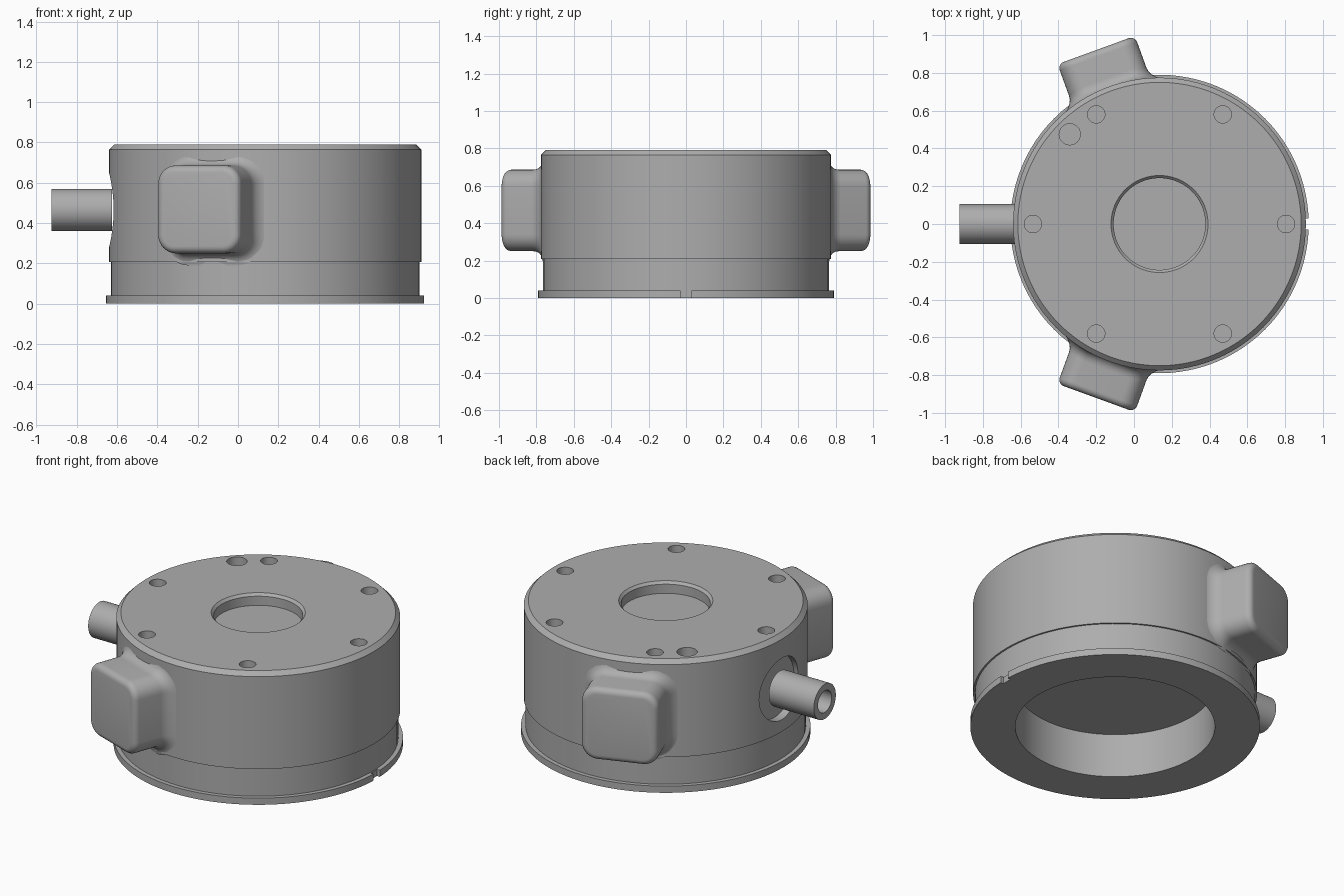
import bpy, bmesh
from math import sin, cos, pi, radians, sqrt
from mathutils import Matrix, Vector

if "Cube" in bpy.data.objects:
    bpy.data.objects.remove(bpy.data.objects["Cube"])

CX = 0.135          # axis of the round housing
R = 0.775           # housing radius
MID = 0.465         # height of cable and side bosses

grey = bpy.data.materials.new("satin grey")
grey.use_nodes = True
colour = (0.42, 0.42, 0.42, 1)
grey.diffuse_color = colour
grey.node_tree.nodes["Principled BSDF"].inputs["Base Color"].default_value = colour


def finish(bm, name):
    bmesh.ops.recalc_face_normals(bm, faces=bm.faces)
    mesh = bpy.data.meshes.new(name)
    bm.to_mesh(mesh)
    bm.free()
    mesh.materials.append(grey)
    ob = bpy.data.objects.new(name, mesh)
    bpy.context.collection.objects.link(ob)
    return ob


def smooth(ob, angle=25):
    bpy.ops.object.select_all(action='DESELECT')
    ob.select_set(True)
    bpy.context.view_layer.objects.active = ob
    bpy.ops.object.shade_smooth_by_angle(angle=radians(angle))


def lathe(name, profile, matrix, steps=96, closed=False):
    """Spin (radius, height) points about the local z axis."""
    bm = bmesh.new()
    verts = [bm.verts.new((r, 0, z)) for r, z in profile]
    edges = [bm.edges.new(p) for p in zip(verts, verts[1:])]
    if closed:
        edges.append(bm.edges.new((verts[-1], verts[0])))
    bmesh.ops.spin(bm, geom=verts + edges, cent=(0, 0, 0), axis=(0, 0, 1),
                   angle=2 * pi, steps=steps, use_duplicate=False)
    bmesh.ops.remove_doubles(bm, verts=bm.verts, dist=1e-5)
    bm.transform(matrix)
    return finish(bm, name)


def cut(ob, cutter):
    mod = ob.modifiers.new("cut", 'BOOLEAN')
    mod.operation = 'DIFFERENCE'
    mod.solver = 'EXACT'
    mod.object = cutter
    bpy.context.view_layer.objects.active = ob
    bpy.ops.object.modifier_apply(modifier=mod.name)
    bpy.data.objects.remove(cutter)


def drill(ob, radius, depth, matrix, steps=32):
    cut(ob, lathe("drill", [(0, -depth), (radius, -depth), (radius, 0.1), (0, 0.1)],
                  matrix, steps))


# Housing: bottom bore, flange, step, chamfered lid and shallow centre recess
axis = Matrix.Translation((CX, 0, 0))
housing = lathe("housing", [
    (0, 0.265), (0.545, 0.265), (0.545, 0), (0.79, 0), (0.79, 0.04), (0.765, 0.04),
    (0.765, 0.208), (R, 0.208), (R, 0.765), (R - 0.025, 0.79),
    (0.257, 0.79), (0.243, 0.775), (0.243, 0.72), (0, 0.72)], axis)

# Ring of screw holes and one larger locating hole
for i in range(6):
    a = i * pi / 3
    drill(housing, 0.046, 0.1, Matrix.Translation((CX + 0.67 * cos(a), 0.67 * sin(a), 0.79)))
drill(housing, 0.056, 0.1, Matrix.Translation((-0.34, 0.475, 0.79)))

# Cable socket on the right side
toward_right = Matrix.Rotation(-pi / 2, 4, 'Y')
drill(housing, 0.185, 0.05, Matrix.Translation((-0.64, 0, MID)) @ toward_right, 48)

# Small index notch in the flange
bm = bmesh.new()
bmesh.ops.create_cube(bm, size=1, matrix=Matrix.Translation((CX + 0.795, 0, 0.02))
                      @ Matrix.Diagonal((0.05, 0.06, 0.1, 1)))
cut(housing, finish(bm, "notch"))
smooth(housing)

# Hollow cable stub
cable = lathe("cable_stub", [(0.065, -0.3), (0.105, -0.3), (0.105, 0), (0.065, 0)],
              Matrix.Translation((-0.925, 0, MID)) @ toward_right, 48, closed=True)
smooth(cable)


def rounded_square(half, corner, n=8):
    pts = []
    for k, (sx, sy) in enumerate([(1, 1), (-1, 1), (-1, -1), (1, -1)]):
        for j in range(n + 1):
            a = (k + j / n) * pi / 2
            pts.append((sx * (half - corner) + corner * cos(a),
                        sy * (half - corner) + corner * sin(a)))
    return pts


def boss(name, angle):
    """Rounded block that flares softly into the housing wall."""
    bm = bmesh.new()
    half, face, edge, fillet = 0.218, 0.98, 0.035, 0.06
    rings = []
    # Flare hugging the curved wall
    for j in range(6):
        a = j / 5 * pi / 2
        grow, lift = fillet * (1 - sin(a)), fillet * (1 - cos(a)) - 0.003
        rings.append([(sqrt(R * R - t * t) + lift, t, z)
                      for t, z in rounded_square(half + grow, 0.09 + grow)])
    # Rounded outer rim
    for j in range(6):
        a = j / 5 * pi / 2
        shrink = edge * (1 - cos(a))
        rings.append([(face - edge + edge * sin(a), t, z)
                      for t, z in rounded_square(half - shrink, 0.09 - shrink)])
    loops = [[bm.verts.new(p) for p in ring] for ring in rings]
    n = len(loops[0])
    for a, b in zip(loops, loops[1:]):
        for i in range(n):
            bm.faces.new((a[i], a[(i + 1) % n], b[(i + 1) % n], b[i]))
    bm.faces.new(loops[-1])
    bm.transform(Matrix.Translation((CX, 0, MID + 0.003)) @ Matrix.Rotation(angle, 4, 'Z'))
    # Open shell: orient by the outer face
    ob = finish(bm, name)
    outward = Vector((cos(angle), sin(angle), 0))
    if ob.data.polygons[-1].normal.dot(outward) < 0:
        ob.data.flip_normals()
    smooth(ob, 40)


boss("front_boss", radians(-110))
boss("back_boss", radians(110))
